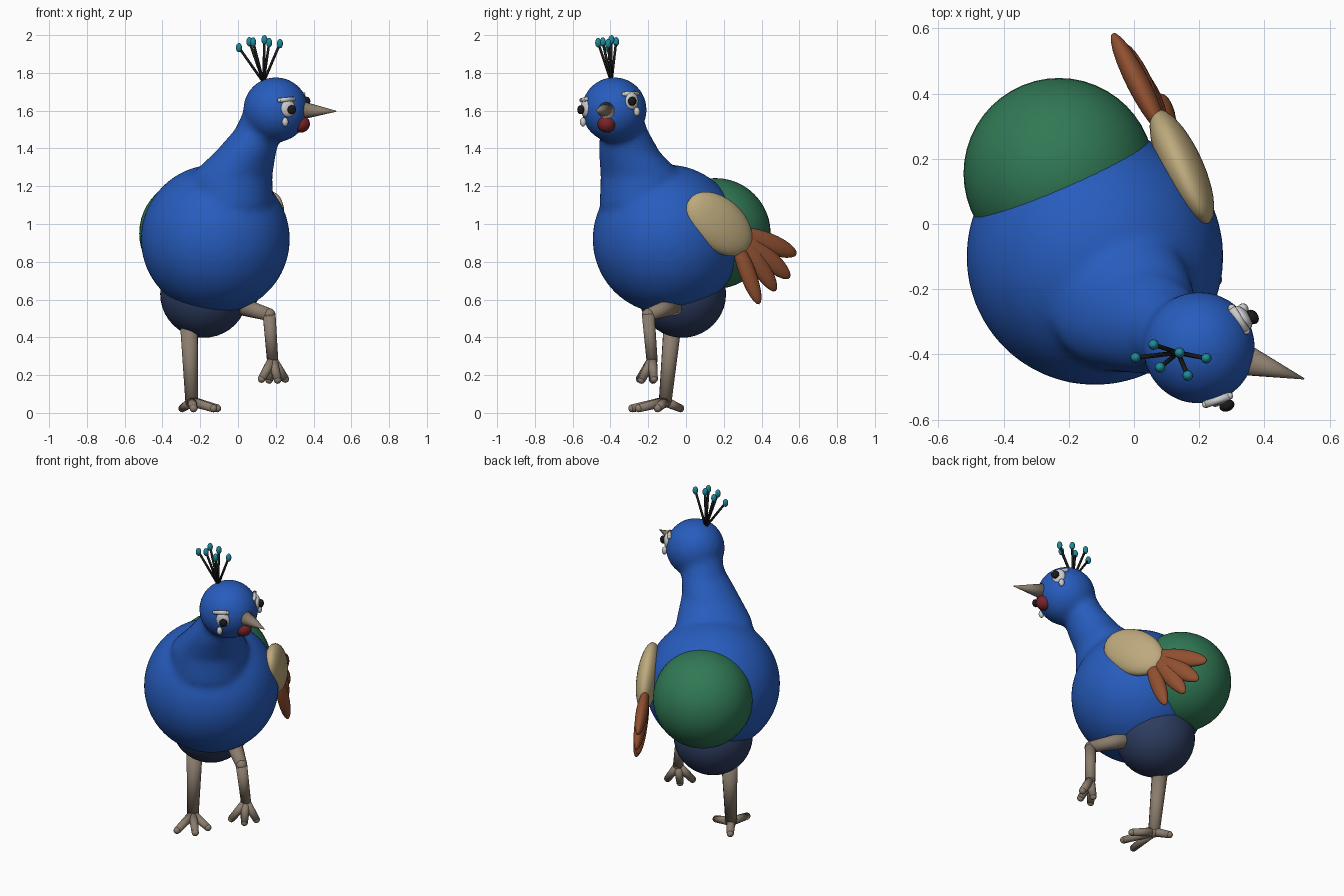
import bpy, bmesh, math
from mathutils import Vector, Matrix

if "Cube" in bpy.data.objects:
    bpy.data.objects.remove(bpy.data.objects["Cube"])


def material(name, rgb):
    m = bpy.data.materials.new(name)
    m.diffuse_color = (*rgb, 1)
    m.use_nodes = True
    m.node_tree.nodes["Principled BSDF"].inputs["Base Color"].default_value = m.diffuse_color
    return m


BLUE = material("blue", (0.02, 0.107, 0.51))
GREEN = material("green", (0.03, 0.19, 0.09))
NAVY = material("navy", (0.026, 0.045, 0.115))
TAN = material("tan", (0.51, 0.40, 0.205))
BROWN = material("brown", (0.28, 0.08, 0.03))
LEG = material("leg_grey", (0.26, 0.205, 0.155))
TEAL = material("teal", (0.013, 0.26, 0.33))
RED = material("red", (0.19, 0.017, 0.021))
WHITE = material("white", (0.8, 0.8, 0.8))
BLACK = material("black", (0.01, 0.01, 0.01))


def finish(name, bm, mat):
    bmesh.ops.recalc_face_normals(bm, faces=bm.faces)
    for f in bm.faces:
        f.smooth = True
    me = bpy.data.meshes.new(name)
    bm.to_mesh(me)
    bm.free()
    me.materials.append(mat)
    ob = bpy.data.objects.new(name, me)
    bpy.context.collection.objects.link(ob)
    return ob


def add_ball(bm, loc, size, along=(0, 0, 1), normal=(1, 0, 0), seg=24):
    # size = half extents (thickness on normal, width, length on along)
    d = Vector(along).normalized()
    n = Vector(normal)
    n = (n - d * n.dot(d)).normalized()
    rot = Matrix((n, d.cross(n), d)).transposed().to_4x4()
    bmesh.ops.create_uvsphere(bm, u_segments=seg, v_segments=seg // 2, radius=1,
                              matrix=Matrix.Translation(loc) @ rot @ Matrix.Diagonal((*size, 1)))


def ball(name, loc, size, mat, along=(0, 0, 1), normal=(1, 0, 0), seg=24):
    bm = bmesh.new()
    add_ball(bm, loc, size, along, normal, seg)
    return finish(name, bm, mat)


def add_limb(bm, p, q, r1, r2, seg=14, caps=True):
    p, q = Vector(p), Vector(q)
    d = q - p
    m = Matrix.Translation((p + q) / 2) @ d.to_track_quat('Z', 'Y').to_matrix().to_4x4()
    bmesh.ops.create_cone(bm, cap_ends=True, segments=seg, radius1=r1, radius2=r2,
                          depth=d.length, matrix=m)
    if caps:
        for c, r in ((p, r1), (q, r2)):
            add_ball(bm, c, (r, r, r), seg=seg)


# blue body, neck and head fused into one skin
bm = bmesh.new()
add_ball(bm, (-0.12, -0.10, 0.92), (0.395,) * 3, seg=48)
add_ball(bm, (0.2, -0.38, 1.605), (0.173,) * 3, seg=48)
neck = [(-0.08, -0.2, 0.95, 0.2), (-0.05, -0.22, 1.1, 0.238), (-0.04, -0.23, 1.25, 0.222),
        (0.04, -0.3, 1.38, 0.162), (0.11, -0.33, 1.5, 0.126), (0.15, -0.36, 1.6, 0.12)]
rings = []
for x, y, z, r in neck:
    rings.append([bm.verts.new((x + r * math.cos(a), y + r * math.sin(a), z))
                  for a in (i * math.tau / 32 for i in range(32))])
for a, b in zip(rings, rings[1:]):
    for i in range(32):
        j = (i + 1) % 32
        bm.faces.new((a[i], a[j], b[j], b[i]))
bm.faces.new(rings[0][::-1])
bm.faces.new(rings[-1])
body = finish("body_neck_head", bm, BLUE)
rm = body.modifiers.new("fuse", 'REMESH')
rm.mode = 'VOXEL'
rm.voxel_size = 0.018
rm.use_smooth_shade = True
sm = body.modifiers.new("soften", 'SMOOTH')
sm.factor = 0.5
sm.iterations = 8

# rump and belly
ball("rump", (-0.23, 0.155, 0.95), (0.293,) * 3, GREEN, seg=48)
ball("belly", (-0.18, -0.02, 0.63), (0.232,) * 3, NAVY, seg=40)

# wing with fanned feathers
OUT = (0.92, 0.38, 0.08)
ball("wing", (0.147, 0.175, 1.0), (0.065, 0.14, 0.215), TAN, (-0.32, 0.73, -0.6), OUT, 32)
for i, (p, q, w) in enumerate([((0.10, 0.26, 0.92), (0.085, 0.388, 0.575), 0.045),
                               ((0.09, 0.29, 0.94), (0.01, 0.475, 0.645), 0.05),
                               ((0.09, 0.28, 0.95), (-0.03, 0.55, 0.715), 0.055),
                               ((0.09, 0.28, 0.96), (-0.065, 0.585, 0.84), 0.055)]):
    p, q = Vector(p), Vector(q)
    ball(f"wing_feather_{i + 1}", (p + q) / 2, (0.035, w, (q - p).length / 2), BROWN, q - p, OUT)

# standing leg and raised leg, each with its toes
legs = {
    "standing_leg": ([(-0.26, -0.07, 0.48, 0.048), (-0.245, -0.11, 0.06, 0.034)],
                     [(-0.11, -0.15, 0.024), (-0.13, -0.25, 0.024), (-0.235, -0.285, 0.024),
                      (-0.295, -0.03, 0.024)]),
    "raised_leg": ([(0.0, -0.05, 0.57, 0.05), (0.165, -0.2, 0.52, 0.034),
                    (0.183, -0.18, 0.28, 0.03)],
                   [(0.125, -0.245, 0.18), (0.21, -0.235, 0.175), (0.25, -0.17, 0.18),
                    (0.165, -0.175, 0.175)]),
}
for name, (path, toes) in legs.items():
    bm = bmesh.new()
    for a, b in zip(path, path[1:]):
        add_limb(bm, a[:3], b[:3], a[3], b[3])
    for t in toes:
        add_limb(bm, path[-1][:3], t, 0.027, 0.021)
    finish(name, bm, LEG)

# beak and wattle
bm = bmesh.new()
add_limb(bm, (0.335, -0.415, 1.602), (0.522, -0.475, 1.597), 0.05, 0.002, 20, False)
finish("beak", bm, LEG)
ball("wattle", (0.333, -0.42, 1.53), (0.048, 0.048, 0.046), RED)

# eyes: white, pupil, brow and tear on each side of the head
eyes = [("front", (0.265, -0.533, 1.612), (0.285, -0.557, 1.605),
         (0.22, -0.553, 1.655), (0.292, -0.528, 1.662), (0.25, -0.545, 1.54)),
        ("side", (0.335, -0.287, 1.65), (0.363, -0.285, 1.65),
         (0.30, -0.258, 1.692), (0.345, -0.328, 1.688), (0.335, -0.26, 1.595))]
head = Vector((0.2, -0.38, 1.61))
for side, eye, pupil, b1, b2, tear in eyes:
    n = Vector(eye) - head
    ball(f"{side}_eye", eye, (0.02, 0.04, 0.046), WHITE, normal=n)
    ball(f"{side}_pupil", pupil, (0.018, 0.024, 0.024), BLACK, normal=n, seg=16)
    ball(f"{side}_tear", tear, (0.016, 0.017, 0.024), WHITE, normal=n, seg=16)
    bm = bmesh.new()
    add_limb(bm, b1, b2, 0.012, 0.012)
    finish(f"{side}_brow", bm, WHITE)

# crest quills with teal beads
tips = [(0.005, -0.41, 1.934), (0.06, -0.37, 1.965), (0.14, -0.395, 1.975),
        (0.222, -0.412, 1.955), (0.08, -0.44, 1.963), (0.165, -0.465, 1.96)]
for i, t in enumerate(tips):
    bm = bmesh.new()
    add_limb(bm, (0.135, -0.395, 1.75), t, 0.007, 0.007, 8, False)
    finish(f"crest_quill_{i + 1}", bm, BLACK)
    ball(f"crest_bead_{i + 1}", t, (0.016, 0.016, 0.025), TEAL, seg=16)
